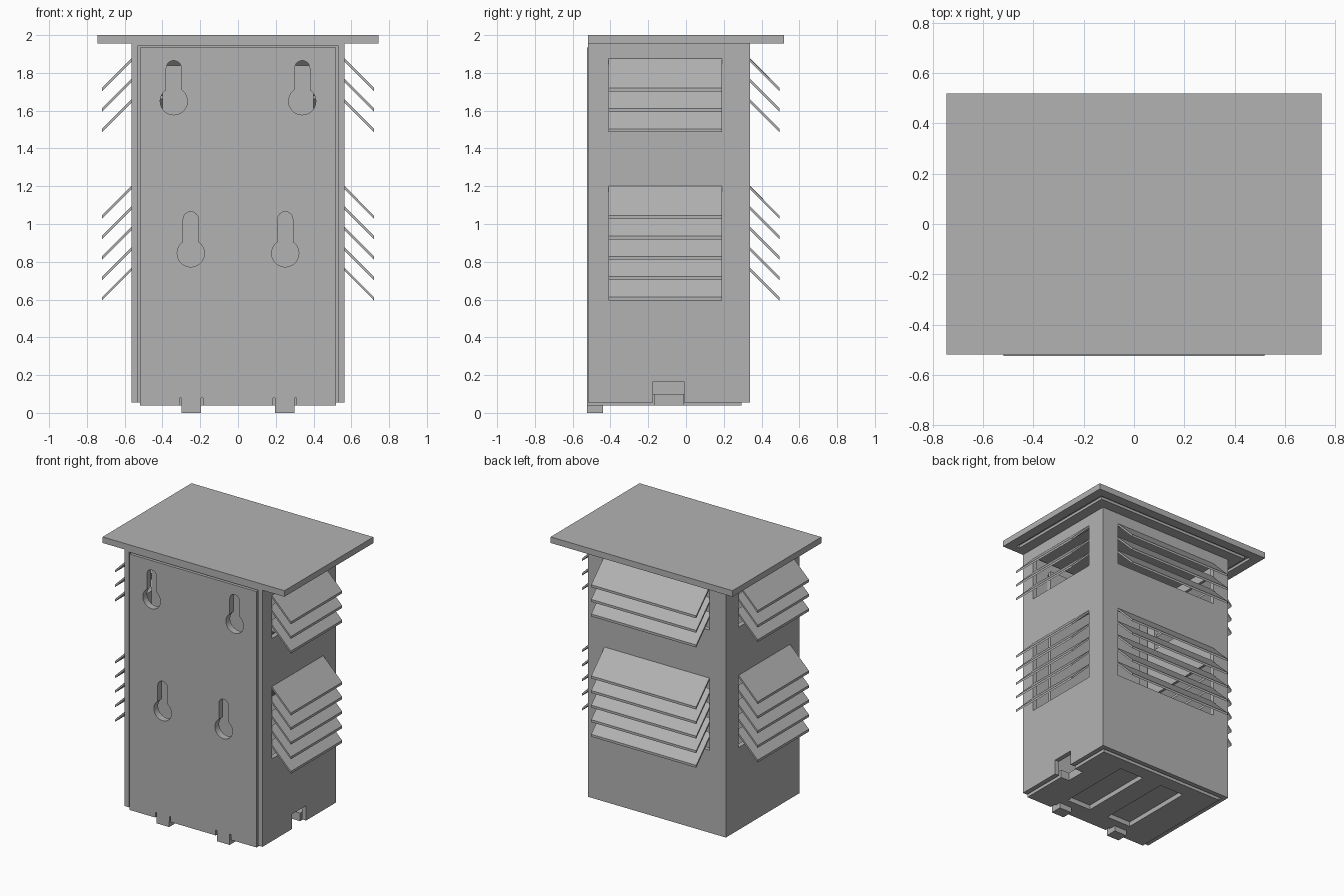
import bpy, bmesh, math
from mathutils import Matrix

cube = bpy.data.objects.get("Cube")
if cube:
    bpy.data.objects.remove(cube, do_unlink=True)

GREY = (0.45, 0.45, 0.45, 1)
grey = bpy.data.materials.new("plain_grey")
grey.use_nodes = True
grey.diffuse_color = GREY
grey.node_tree.nodes["Principled BSDF"].inputs["Base Color"].default_value = GREY


def finish(name, bm):
    bmesh.ops.recalc_face_normals(bm, faces=bm.faces)
    mesh = bpy.data.meshes.new(name)
    bm.to_mesh(mesh)
    bm.free()
    mesh.materials.append(grey)
    obj = bpy.data.objects.new(name, mesh)
    bpy.context.collection.objects.link(obj)
    return obj


def box(name, x, y, z):
    """Box from (min, max) pairs."""
    bm = bmesh.new()
    bmesh.ops.create_cube(bm, size=1)
    for v in bm.verts:
        v.co = [r[0] if c < 0 else r[1] for c, r in zip(v.co, (x, y, z))]
    return finish(name, bm)


def prism(name, outline, low, high, matrix=None):
    """Extrude a 2D outline (x, z) along y."""
    bm = bmesh.new()
    face = bm.faces.new([bm.verts.new((x, low, z)) for x, z in outline])
    new = bmesh.ops.extrude_face_region(bm, geom=[face])["geom"]
    for v in new:
        if isinstance(v, bmesh.types.BMVert):
            v.co.y = high
    if matrix:
        bm.transform(matrix)
    return finish(name, bm)


def cut(obj, *cutters):
    """Subtract the cutters, then remove them."""
    bpy.context.view_layer.objects.active = obj
    for c in cutters:
        c.hide_render = True
        mod = obj.modifiers.new("cut", "BOOLEAN")
        mod.operation, mod.solver, mod.object = "DIFFERENCE", "EXACT", c
        bpy.ops.object.modifier_apply(modifier=mod.name)
        bpy.data.objects.remove(c, do_unlink=True)


def keyhole(x, z, slot_top):
    """Round hole with a narrow slot rising from it."""
    r, w = 0.072, 0.04
    a = math.acos(w / r)
    pts = []
    for i in range(33):
        t = math.pi - a + i * (math.pi + 2 * a) / 32
        pts.append((x + r * math.cos(t), z + r * math.sin(t)))
    for i in range(13):
        t = i * math.pi / 12
        pts.append((x + w * math.cos(t), slot_top - w + w * math.sin(t)))
    return prism("keyhole_cutter", pts, -0.7, -0.46)


# Housing: three walls, open at the front and bottom
housing = box("housing", (-0.565, 0.565), (-0.52, 0.34), (0.055, 1.957))
cut(housing, box("hollow_cutter", (-0.53, 0.53), (-1, 0.305), (-1, 1.945)))

# Louvre groups: top height and number of slats
GROUPS = {"upper": (1.875, 3), "lower": (1.2, 5)}
PITCH = 0.108
for group, (top, count) in GROUPS.items():
    low = top - PITCH * count + 0.005
    cut(housing,
        box("side_opening", (-1, 1), (-0.41, 0.19), (low, top)),
        box("back_opening", (-0.43, 0.43), (0.2, 1), (low, top)))
    # Each side: rotation of the slat profile, wall distance, span
    sides = {"left": (0, 0.565, (-0.41, 0.19)),
             "right": (math.pi, 0.565, (-0.19, 0.41)),
             "back": (math.pi / 2, 0.34, (-0.43, 0.43))}
    for side, (angle, wall, span) in sides.items():
        for i in range(count):
            z = top - i * PITCH
            inner, outer, t = -0.02, 0.155, 0.018
            profile = [(wall + inner, z - inner), (wall + outer, z - outer),
                       (wall + outer, z - outer - t), (wall + inner, z - inner - t)]
            prism(f"{side}_{group}_slat_{i + 1}", profile, *span,
                  Matrix.Rotation(angle, 4, "Z"))

# Cable notch through one side wall and the floor edge
cut(housing, box("notch_cutter", (0.45, 0.7), (-0.175, -0.01), (-0.1, 0.165)))

# Floor with two shallow battery recesses
floor = box("floor", (-0.52, 0.52), (-0.48, 0.295), (0.04, 0.1))
cut(floor,
    box("left_recess", (0.08, 0.28), (-0.38, 0.19), (-0.1, 0.075)),
    box("right_recess", (-0.28, -0.08), (-0.38, 0.19), (-0.1, 0.075)),
    box("cable_cutter", (0.45, 0.7), (-0.165, -0.015), (-0.1, 0.3)))

# Front plate with hanging keyholes and slits beside the feet
plate = box("front_plate", (-0.52, 0.52), (-0.525, -0.475), (0.04, 1.935))
for s in (-1, 1):
    cut(plate, keyhole(s * 0.34, 1.65, 1.865), keyhole(s * 0.25, 0.845, 1.065))
    for x in (0.19, 0.305):
        cut(plate, box("slit", (s * x - 0.005, s * x + 0.005), (-0.7, -0.4), (-0.1, 0.08)))

# Inner panel behind the plate
box("inner_panel", (-0.4, 0.4), (-0.44, -0.42), (0.1, 1.84))

# Clip feet
for side, s in (("left", 1), ("right", -1)):
    box(f"{side}_foot", (s * 0.248 - 0.052, s * 0.248 + 0.052), (-0.525, -0.44), (0, 0.045))

# Roof slab with a drip groove underneath
roof = box("roof", (-0.745, 0.745), (-0.52, 0.52), (1.955, 2))
groove = box("groove_cutter", (-0.675, 0.675), (-0.46, 0.45), (1.9, 1.975))
cut(groove, box("groove_core", (-0.645, 0.645), (-1, 0.42), (1.8, 2.1)))
cut(roof, groove)
